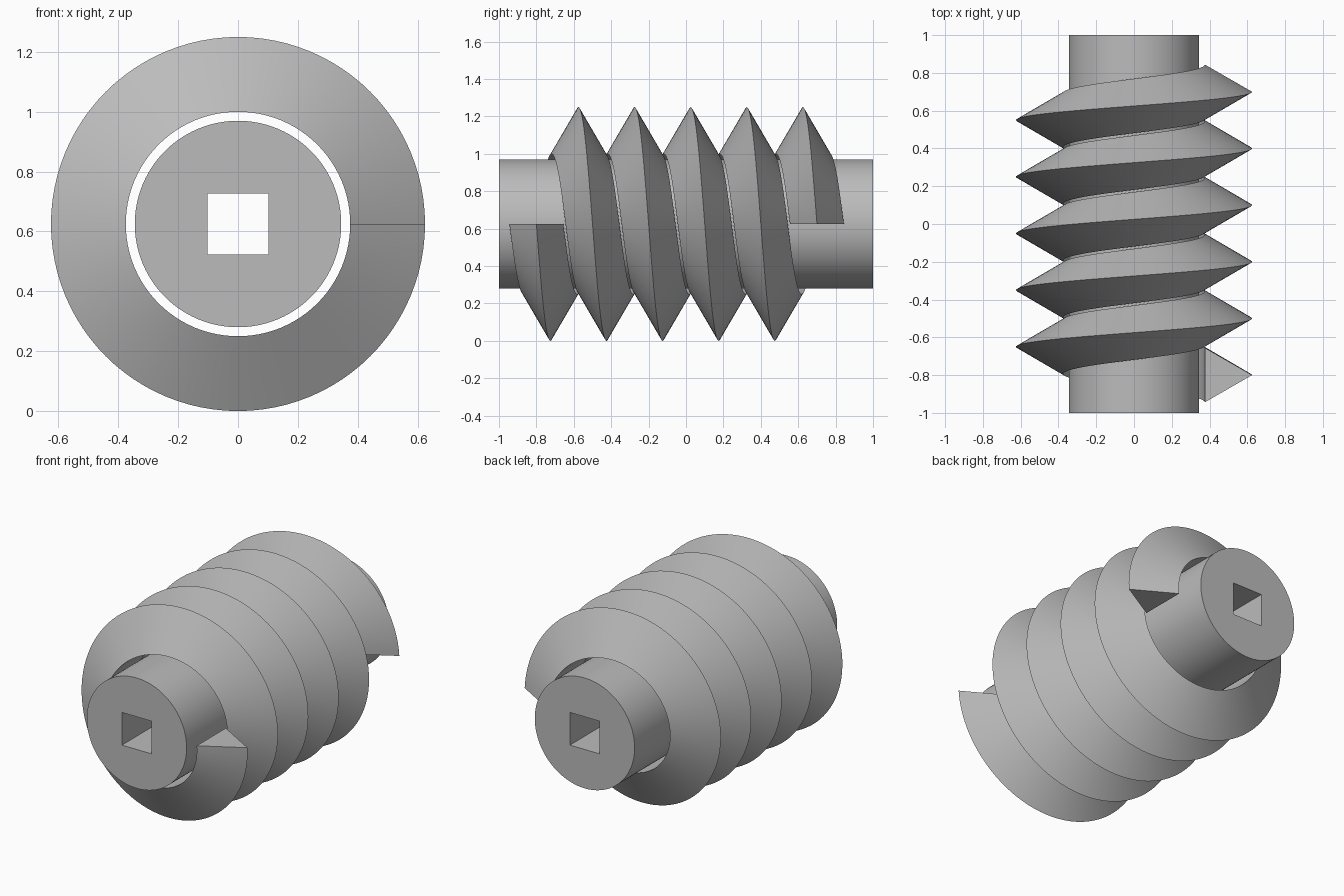
import bpy
import bmesh
from math import cos, sin, tau, radians

cube = bpy.data.objects.get("Cube")
if cube:
    bpy.data.objects.remove(cube, do_unlink=True)

AXIS_Z = 0.625      # height of the screw axis, which runs along y
STEPS = 96          # sections per turn

grey = bpy.data.materials.new("plain grey")
grey.use_nodes = True
GREY = (0.5, 0.5, 0.5, 1)
grey.diffuse_color = GREY
grey.node_tree.nodes["Principled BSDF"].inputs["Base Color"].default_value = GREY


def sweep(name, section, steps, closed):
    """Join the (radius, y) sections given for each angle around the axis."""
    bm = bmesh.new()
    rings = []
    for i in range(steps if closed else steps + 1):
        a = tau * i / STEPS
        rings.append([bm.verts.new((r * cos(a), y, AXIS_Z - r * sin(a)))
                      for r, y in section(a)])
    pairs = list(zip(rings, rings[1:]))
    if closed:
        pairs.append((rings[-1], rings[0]))
    else:
        bm.faces.new(rings[0])
        bm.faces.new(rings[-1])
    n = len(rings[0])
    for p, q in pairs:
        for k in range(n):
            j = (k + 1) % n
            bm.faces.new((p[k], p[j], q[j], q[k]))
    bmesh.ops.recalc_face_normals(bm, faces=bm.faces)
    mesh = bpy.data.meshes.new(name)
    bm.to_mesh(mesh)
    bm.free()
    mesh.materials.append(grey)
    obj = bpy.data.objects.new(name, mesh)
    bpy.context.collection.objects.link(obj)
    bpy.ops.object.select_all(action="DESELECT")
    obj.select_set(True)
    bpy.context.view_layer.objects.active = obj
    bpy.ops.object.shade_smooth_by_angle(angle=radians(30))
    return obj


def core_section(a, radius=0.345, half_hole=0.102):
    # round outside, square bore inside
    bore = half_hole / max(abs(cos(a)), abs(sin(a)))
    return [(radius, -1), (radius, 1), (bore, 1), (bore, -1)]


def thread_section(a, root=0.375, crest=0.625, half=0.144, pitch=0.3):
    # triangular tooth advancing along the axis
    y = -0.8 + pitch * a / tau
    return [(root, y - half), (crest, y), (root, y + half)]


sweep("core_shaft", core_section, STEPS, True)
sweep("spiral_thread", thread_section, STEPS * 5, False)
